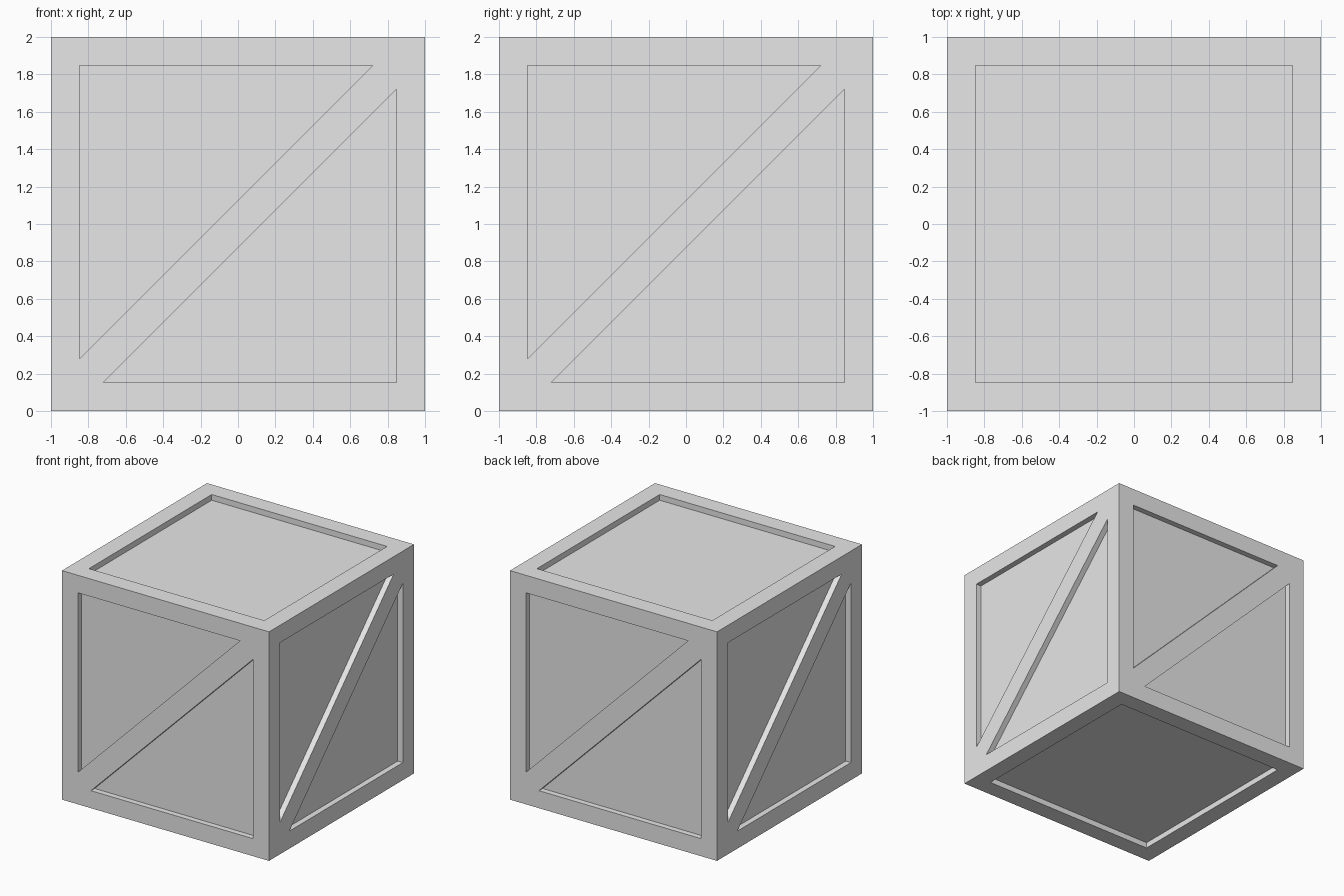
import bpy, bmesh
from math import radians
from mathutils import Matrix, Vector

cube = bpy.data.objects.get("Cube")
if cube:
    bpy.data.objects.remove(cube, do_unlink=True)

HALF = 1.0      # half the crate's side
INNER = 0.847   # half the panel opening
BRACE = 0.127   # offset of the brace edges from the diagonal
DEPTH = 0.05    # panel recess

grey = bpy.data.materials.new("crate_grey")
grey.use_nodes = True
colour = (0.8, 0.8, 0.8, 1)
grey.diffuse_color = colour
grey.node_tree.nodes["Principled BSDF"].inputs["Base Color"].default_value = colour

bm = bmesh.new()


def recess(outer, inner, turn):
    """Frame between two loops on the front side, with a sunken panel inside the inner loop."""
    def ring(loop, y):
        return [bm.verts.new(turn @ Vector((x, y, z))) for x, z in loop]

    rim, lip, floor = ring(outer, -HALF), ring(inner, -HALF), ring(inner, DEPTH - HALF)
    for a, b in ((rim, lip), (lip, floor)):
        for i in range(len(a)):
            j = (i + 1) % len(a)
            bm.faces.new((a[i], a[j], b[j], b[i]))
    bm.faces.new(floor)


def square(r):
    return [(-r, -r), (r, -r), (r, r), (-r, r)]


# Four sides: two triangular panels separated by a diagonal brace
low, high = -INNER + BRACE, INNER - BRACE
corners = square(HALF)
for k in range(4):
    turn = Matrix.Rotation(radians(90 * k), 3, 'Z')
    recess([corners[0], corners[1], corners[2]],
           [(low, -INNER), (INNER, -INNER), (INNER, high)], turn)
    recess([corners[0], corners[2], corners[3]],
           [(-INNER, low), (high, INNER), (-INNER, INNER)], turn)

# Lid and base: one square panel each
for angle in (-90, 90):
    recess(corners, square(INNER), Matrix.Rotation(radians(angle), 3, 'X'))

# Weld the sides into one closed crate
bmesh.ops.remove_doubles(bm, verts=bm.verts[:], dist=0.0001)
bmesh.ops.recalc_face_normals(bm, faces=bm.faces[:])

mesh = bpy.data.meshes.new("crate")
bm.to_mesh(mesh)
bm.free()
mesh.materials.append(grey)
crate = bpy.data.objects.new("crate", mesh)
crate.location.z = HALF
bpy.context.collection.objects.link(crate)
